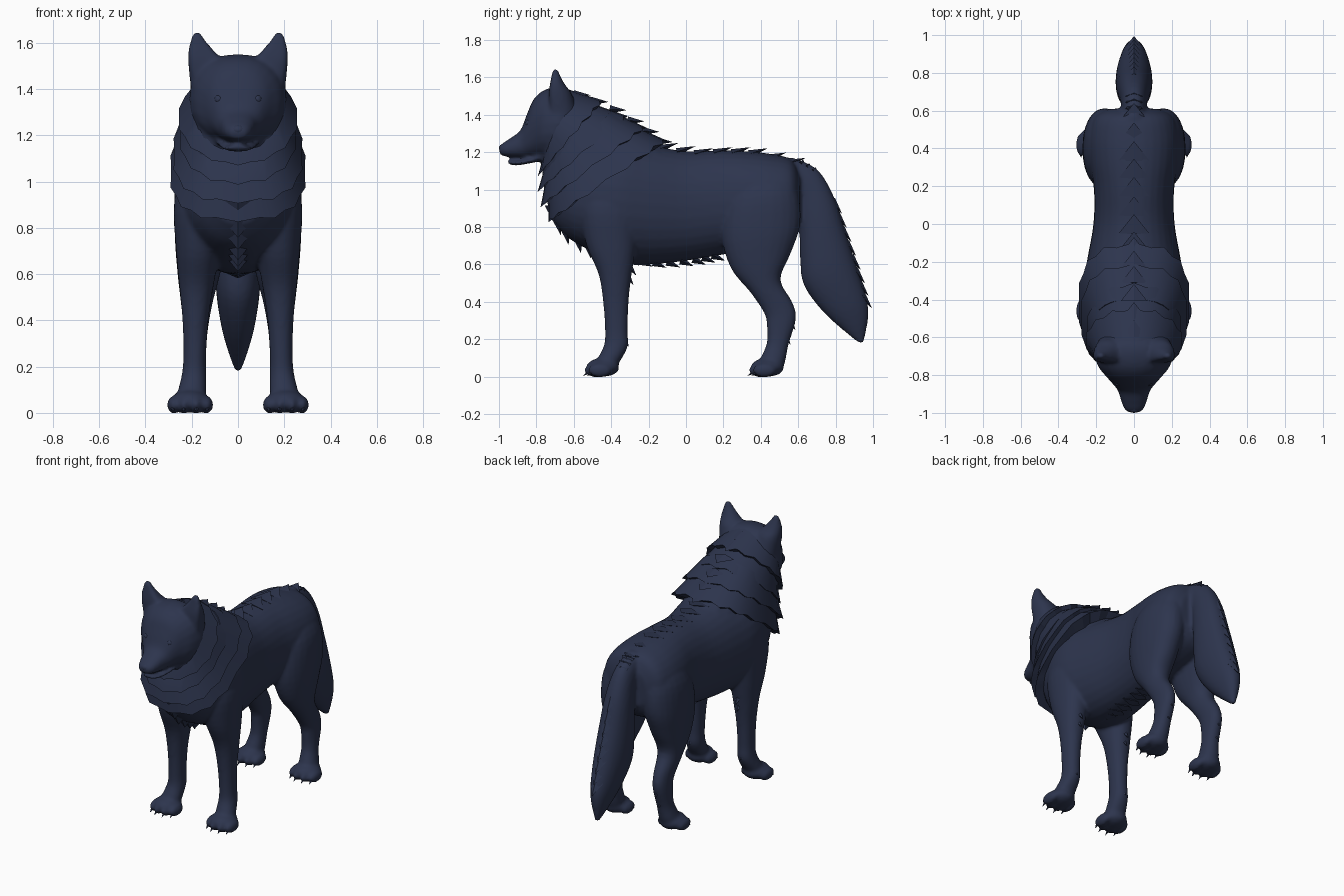
import bpy, bmesh, math
from mathutils import Vector, Matrix

fur = bpy.data.materials.new("dark_navy_fur")
fur.diffuse_color = (0.026, 0.035, 0.075, 1)


def finish(bm, name, angle=40):
    bmesh.ops.recalc_face_normals(bm, faces=bm.faces)
    me = bpy.data.meshes.new(name)
    bm.to_mesh(me)
    bm.free()
    me.materials.append(fur)
    me.shade_smooth()
    me.set_sharp_from_angle(angle=math.radians(angle))
    ob = bpy.data.objects.new(name, me)
    bpy.context.collection.objects.link(ob)
    return ob


def spline(rings, steps):
    """Catmull-Rom interpolation of ring parameters."""
    out = []
    for i in range(len(rings) - 1):
        a, b = rings[max(i - 1, 0)], rings[i]
        c, d = rings[i + 1], rings[min(i + 2, len(rings) - 1)]
        for k in range(steps):
            t = k / steps
            out.append([0.5 * (2 * q + (r - p) * t + (2 * p - 5 * q + 4 * r - s) * t * t
                               + (3 * q - p - 3 * r + s) * t ** 3)
                        for p, q, r, s in zip(a, b, c, d)])
    return out + [list(rings[-1])]


def loft(name, rings, side=1, n=24, steps=4, power=0.92, jag=0, dish=0):
    """Skin through rings (y1, z1, y2, z2, centre x, half width)."""
    bm = bmesh.new()
    loops = []
    for y1, z1, y2, z2, cx, hw in spline(rings, steps):
        loop = []
        for k in range(n):
            a = 2 * math.pi * k / n
            c, s = math.cos(a), math.sin(a)
            c = math.copysign(abs(c) ** power, c)
            s = math.copysign(abs(s) ** power, s)
            if c > 0:
                c -= dish * c * c
            loop.append(Vector((side * cx + hw * s, (y1 + y2) / 2 + (y1 - y2) / 2 * c,
                                (z1 + z2) / 2 + (z1 - z2) / 2 * c)))
        loops.append(loop)
    mids = [sum(l, Vector()) / n for l in (loops[0], loops[-1])]
    if jag:  # pull every second hem point out into a lock of fur
        for k in range(0, n, 2):
            loops[-1][k] += (loops[-1][k] - loops[0][k]) * jag
    vs = [[bm.verts.new(p) for p in l] for l in loops]
    for a, b in zip(vs, vs[1:]):
        for k in range(n):
            m = (k + 1) % n
            bm.faces.new((a[k], a[m], b[m], b[k]))
    for l, mid in zip((vs[0], vs[-1]), mids):
        v = bm.verts.new(mid)
        for k in range(n):
            bm.faces.new((l[k], l[(k + 1) % n], v))
    return finish(bm, name, 25 if jag else 45)


def fuse(name, parts, voxel=0.011, rounds=5):
    """Melt overlapping parts into one smooth skin."""
    bm = bmesh.new()
    for p in parts:
        bm.from_mesh(p.data)
        bpy.data.objects.remove(p)
    ob = finish(bm, name)
    m = ob.modifiers.new("melt", 'REMESH')
    m.mode, m.voxel_size = 'VOXEL', voxel
    m = ob.modifiers.new("soften", 'SMOOTH')
    m.factor, m.iterations = 0.5, rounds
    me = bpy.data.meshes.new_from_object(ob.evaluated_get(bpy.context.evaluated_depsgraph_get()))
    ob.modifiers.clear()
    ob.data = me
    me.materials.clear()
    me.materials.append(fur)
    me.shade_smooth()


def tufts(name, items):
    """Pointed locks: (base point, tip offset, half width, half thickness)."""
    bm = bmesh.new()
    for p, d, w, h in items:
        p, d = Vector(p), Vector(d)
        nrm = Vector((0, -d.z, d.y)).normalized() * h
        x = Vector((w, 0, 0))
        base = [bm.verts.new(q) for q in (p + x, p + nrm, p - x, p - nrm)]
        tip = bm.verts.new(p + d)
        bm.faces.new(base)
        for k in range(4):
            bm.faces.new((base[k], base[(k + 1) % 4], tip))
    return finish(bm, name, 30)


def along(pts, count):
    """Evenly spread points on a y-z polyline."""
    out = []
    for i in range(count):
        t = i / (count - 1) * (len(pts) - 1)
        k = min(int(t), len(pts) - 2)
        f = t - k
        out.append((0, pts[k][0] * (1 - f) + pts[k + 1][0] * f,
                    pts[k][1] * (1 - f) + pts[k + 1][1] * f))
    return out


def ball(bm, c, r):
    bmesh.ops.create_uvsphere(bm, u_segments=14, v_segments=10, radius=1,
                              matrix=Matrix.Translation(c) @ Matrix.Diagonal((*r, 1)))


# Torso
skin = [loft("torso", [
    (0.61, 1.08, 0.61, 0.82, 0, 0.13), (0.565, 1.16, 0.565, 0.75, 0, 0.21),
    (0.46, 1.19, 0.46, 0.70, 0, 0.24), (0.33, 1.205, 0.33, 0.675, 0, 0.235),
    (0.18, 1.21, 0.18, 0.65, 0, 0.212), (0.0, 1.205, 0.0, 0.62, 0, 0.215),
    (-0.2, 1.24, -0.2, 0.60, 0, 0.25), (-0.36, 1.27, -0.36, 0.61, 0, 0.275),
    (-0.5, 1.26, -0.5, 0.67, 0, 0.255), (-0.62, 1.2, -0.62, 0.735, 0, 0.2),
    (-0.7, 1.1, -0.7, 0.82, 0, 0.12)], n=32)]

# Neck and layered ruff
skin.append(loft("neck", [
    (-0.10, 1.22, -0.52, 0.72, 0, 0.22), (-0.25, 1.30, -0.69, 0.82, 0, 0.24),
    (-0.37, 1.39, -0.75, 0.96, 0, 0.235), (-0.48, 1.45, -0.765, 1.07, 0, 0.22),
    (-0.60, 1.50, -0.775, 1.16, 0, 0.195)]))
ruff = [
    ((-0.64, 1.54, -0.765, 1.17, 0, 0.195), (-0.46, 1.48, -0.79, 1.08, 0, 0.255), 1),
    ((-0.50, 1.46, -0.755, 1.12, 0, 0.21), (-0.33, 1.40, -0.79, 1.00, 0, 0.25), 0.9),
    ((-0.40, 1.42, -0.75, 1.05, 0, 0.22), (-0.23, 1.34, -0.775, 0.92, 0, 0.277), 0.75),
    ((-0.32, 1.36, -0.735, 0.97, 0, 0.23), (-0.12, 1.27, -0.735, 0.84, 0, 0.29), 0.75)]
for i, (a, b, pw) in enumerate(ruff):
    loft(f"ruff_layer_{i + 1}", [a, b], n=28, steps=1, power=pw, jag=0.11)

# Head, lower jaw, nose
skin.append(loft("head", [
    (-0.55, 1.47, -0.63, 1.20, 0, 0.17), (-0.64, 1.545, -0.70, 1.165, 0, 0.21),
    (-0.74, 1.54, -0.765, 1.165, 0, 0.19), (-0.81, 1.49, -0.81, 1.17, 0, 0.145),
    (-0.85, 1.405, -0.85, 1.168, 0, 0.11), (-0.885, 1.318, -0.885, 1.168, 0, 0.084),
    (-0.94, 1.275, -0.935, 1.172, 0, 0.068), (-0.98, 1.248, -0.975, 1.18, 0, 0.052),
    (-1.0, 1.228, -0.995, 1.188, 0, 0.03)], power=0.88))
skin.append(loft("lower_jaw", [
    (-0.74, 1.21, -0.74, 1.16, 0, 0.11), (-0.83, 1.17, -0.83, 1.142, 0, 0.088),
    (-0.90, 1.158, -0.90, 1.13, 0, 0.062), (-0.94, 1.157, -0.935, 1.133, 0, 0.044),
    (-0.96, 1.157, -0.955, 1.142, 0, 0.022)], n=16))
bm = bmesh.new()
ball(bm, (0, -0.973, 1.222), (0.034, 0.027, 0.024))
finish(bm, "nose")

# Tail
skin.append(loft("tail", [
    (0.48, 1.02, 0.56, 1.175, 0, 0.06), (0.58, 0.92, 0.70, 1.11, 0, 0.068),
    (0.605, 0.78, 0.79, 0.965, 0, 0.085), (0.61, 0.63, 0.85, 0.785, 0, 0.095),
    (0.63, 0.49, 0.91, 0.60, 0, 0.096), (0.73, 0.35, 0.965, 0.42, 0, 0.074),
    (0.85, 0.24, 0.975, 0.32, 0, 0.045), (0.925, 0.18, 0.95, 0.18, 0, 0.012)]))

# Paired parts
for s, tag in ((1, "left"), (-1, "right")):
    skin.append(loft(f"ear_{tag}", [
        (-0.78, 1.42, -0.58, 1.40, 0.12, 0.085), (-0.775, 1.51, -0.61, 1.51, 0.135, 0.08),
        (-0.755, 1.56, -0.645, 1.56, 0.157, 0.058), (-0.735, 1.605, -0.67, 1.605, 0.172, 0.034),
        (-0.72, 1.645, -0.685, 1.645, 0.178, 0.014)], s, n=20, dish=0.5))
    bm = bmesh.new()
    ball(bm, (s * 0.083, -0.838, 1.355), (0.02, 0.02, 0.02))
    finish(bm, f"eye_{tag}")
    # Front leg
    skin.append(loft(f"front_leg_{tag}", [
        (-0.50, 1.10, -0.28, 1.10, 0.13, 0.08), (-0.57, 0.92, -0.25, 0.92, 0.155, 0.12),
        (-0.535, 0.71, -0.265, 0.72, 0.172, 0.097), (-0.468, 0.55, -0.293, 0.53, 0.18, 0.073),
        (-0.443, 0.40, -0.307, 0.40, 0.184, 0.056), (-0.433, 0.25, -0.312, 0.25, 0.187, 0.049),
        (-0.438, 0.17, -0.312, 0.16, 0.19, 0.053), (-0.47, 0.10, -0.36, 0.07, 0.2, 0.062),
        (-0.48, 0.05, -0.39, 0.015, 0.205, 0.062)], s))
    # Hind leg
    skin.append(loft(f"hind_leg_{tag}", [
        (0.32, 1.10, 0.53, 1.10, 0.11, 0.08), (0.22, 0.95, 0.60, 0.98, 0.14, 0.118),
        (0.19, 0.76, 0.61, 0.81, 0.158, 0.115), (0.24, 0.58, 0.56, 0.66, 0.168, 0.095),
        (0.345, 0.45, 0.505, 0.52, 0.178, 0.07), (0.418, 0.34, 0.568, 0.40, 0.182, 0.053),
        (0.432, 0.27, 0.588, 0.31, 0.185, 0.049), (0.432, 0.18, 0.548, 0.17, 0.19, 0.048),
        (0.40, 0.10, 0.53, 0.08, 0.2, 0.058), (0.39, 0.05, 0.50, 0.01, 0.205, 0.06)], s))
    # Paws with four toes and claws
    for part, y in (("front", -0.555), ("hind", 0.325)):
        bm = bmesh.new()
        cx = s * 0.207
        ball(bm, (cx, y + 0.11, 0.05), (0.085, 0.09, 0.05))
        claws = []
        for dx, dy in ((-0.07, 0.025), (-0.026, 0.004), (0.026, 0.004), (0.07, 0.025)):
            ball(bm, (cx + dx, y + 0.07 + dy, 0.035), (0.03, 0.064, 0.038))
            claws.append(((cx + dx * 1.05, y + 0.03 + dy, 0.024), (0, -0.03, -0.02), 0.012, 0.01))
        skin.append(finish(bm, f"{part}_paw_{tag}"))
        tufts(f"{part}_claws_{tag}", claws)
    # Elbow and hock fur
    tufts(f"leg_fur_{tag}", [
        ((s * 0.18, -0.31, 0.60), (0, 0.045, -0.06), 0.03, 0.02),
        ((s * 0.18, -0.32, 0.55), (0, 0.04, -0.06), 0.03, 0.02),
        ((s * 0.19, -0.33, 0.20), (0, 0.025, -0.04), 0.025, 0.015),
        ((s * 0.185, 0.555, 0.30), (0, 0.03, -0.05), 0.025, 0.015),
        ((s * 0.19, 0.53, 0.22), (0, 0.03, -0.05), 0.025, 0.015)])

fuse("wolf_body", skin)

# Fur locks along the back, belly, chest, nape and tail
tufts("back_fur", [((0, y, z - 0.01), (0, 0.1, 0.03), 0.08, 0.02) for _, y, z in
                   along([(-0.14, 1.23), (0.02, 1.2), (0.2, 1.21), (0.36, 1.2), (0.54, 1.15)], 8)])
tufts("belly_fur", [((0, y, z), (0, 0.07, -0.03), 0.07, 0.022) for _, y, z in
                    along([(-0.32, 0.625), (-0.15, 0.61), (0.02, 0.625), (0.14, 0.65)], 8)])
tufts("chest_fur", [((0, y, z), (0, 0.02, -0.11), 0.09, 0.035) for _, y, z in
                    along([(-0.72, 0.92), (-0.67, 0.83), (-0.56, 0.755), (-0.48, 0.72)], 6)])
tufts("nape_fur", [((0, y, z), (0, 0.09, -0.005), 0.07, 0.022) for _, y, z in
                   along([(-0.60, 1.51), (-0.44, 1.45), (-0.28, 1.35), (-0.16, 1.26)], 6)])
tufts("tail_fur", [((0, y - 0.01, z), (0, 0.055, -0.075), 0.045, 0.02) for _, y, z in
                   along([(0.62, 1.15), (0.70, 1.1), (0.785, 0.96), (0.845, 0.78),
                          (0.905, 0.60), (0.95, 0.44)], 13)])
